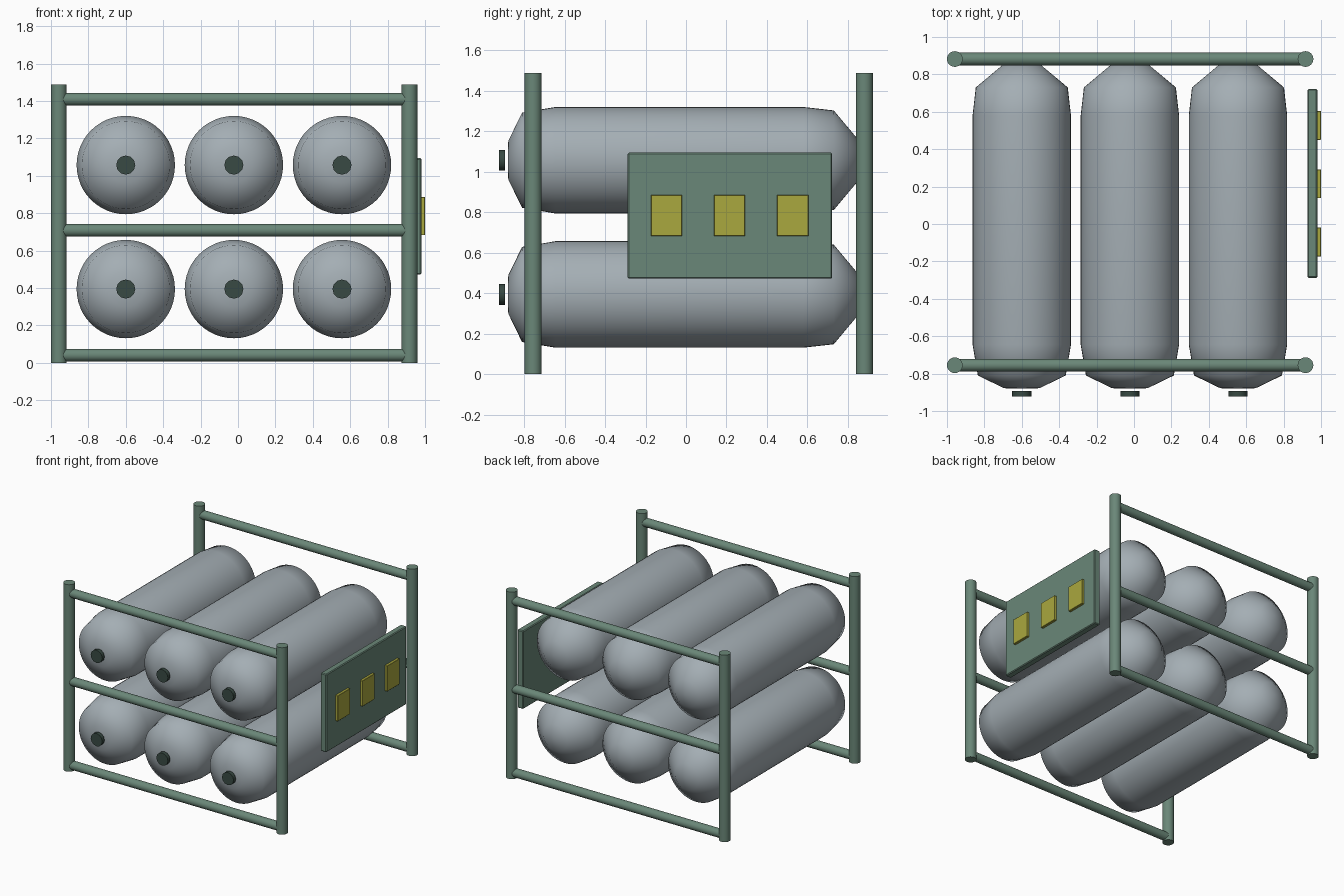
import bpy, bmesh, math
from mathutils import Matrix, Vector

if "Cube" in bpy.data.objects:
    bpy.data.objects.remove(bpy.data.objects["Cube"])


def srgb(*c):
    lin = [(v / 255 / 12.92) if v < 11 else ((v / 255 + 0.055) / 1.055) ** 2.4 for v in c]
    return (*lin, 1.0)


def material(name, *c):
    m = bpy.data.materials.new(name)
    m.diffuse_color = srgb(*c)
    m.use_nodes = True
    m.node_tree.nodes["Principled BSDF"].inputs["Base Color"].default_value = m.diffuse_color
    return m


GREEN = material("frame green", 106, 135, 120)
GREY = material("tank grey", 164, 174, 180)
DARK = material("valve dark green", 56, 74, 67)
YELLOW = material("label yellow", 170, 168, 62)


def add(name, bm, mat):
    bmesh.ops.recalc_face_normals(bm, faces=bm.faces)
    me = bpy.data.meshes.new(name)
    bm.to_mesh(me)
    bm.free()
    me.materials.append(mat)
    ob = bpy.data.objects.new(name, me)
    bpy.context.collection.objects.link(ob)
    return ob


def smooth(ob, degrees):
    bpy.ops.object.select_all(action='DESELECT')
    ob.select_set(True)
    bpy.context.view_layer.objects.active = ob
    bpy.ops.object.shade_smooth_by_angle(angle=math.radians(degrees))


def rod(name, a, b, r, mat, sides=24):
    a, b = Vector(a), Vector(b)
    d = b - a
    bm = bmesh.new()
    rot = d.to_track_quat('Z', 'Y').to_matrix().to_4x4()
    bmesh.ops.create_cone(bm, cap_ends=True, segments=sides, radius1=r, radius2=r,
                          depth=d.length, matrix=Matrix.Translation((a + b) / 2) @ rot)
    smooth(add(name, bm, mat), 40)


def box(name, lo, hi, mat, bevel):
    lo, hi = Vector(lo), Vector(hi)
    bm = bmesh.new()
    bmesh.ops.create_cube(bm, size=1, matrix=Matrix.Translation((lo + hi) / 2)
                          @ Matrix.Diagonal((*(hi - lo), 1)))
    bmesh.ops.bevel(bm, geom=bm.edges[:], offset=bevel, segments=1, affect='EDGES')
    add(name, bm, mat)


def tank(name, x, z, sides=48):
    # lathe profile along y: (y, radius)
    profile = [(-0.88, 0), (-0.878, 0.095), (-0.81, 0.235), (-0.645, 0.263),
               (0.58, 0.263), (0.73, 0.246), (0.848, 0.105), (0.87, 0)]
    bm = bmesh.new()
    vs = [bm.verts.new((x, y, z + r)) for y, r in profile]
    es = [bm.edges.new(p) for p in zip(vs, vs[1:])]
    bmesh.ops.spin(bm, geom=vs + es, cent=(x, 0, z), axis=(0, 1, 0),
                   angle=2 * math.pi, steps=sides)
    bmesh.ops.remove_doubles(bm, verts=bm.verts, dist=1e-4)
    smooth(add(name, bm, GREY), 80)


# Frames: two posts and three rails at front and back
LEFT, RIGHT = -0.958, 0.917
for side, y in (("front", -0.755), ("back", 0.882)):
    for hand, x in (("left", LEFT), ("right", RIGHT)):
        rod(f"{side}_{hand}_post", (x, y, 0), (x, y, 1.488), 0.042, GREEN)
    for level, z in (("lower", 0.041), ("middle", 0.708), ("upper", 1.409)):
        rod(f"{side}_{level}_rail", (LEFT, y, z), (RIGHT, y, z), 0.034, GREEN)

# Tanks with valve caps, three across and two high
for row, z in (("lower", 0.394), ("upper", 1.057)):
    for col, x in (("left", -0.6), ("middle", -0.022), ("right", 0.556)):
        tank(f"{row}_{col}_tank", x, z)
        rod(f"{row}_{col}_valve", (x, -0.923, z), (x, -0.894, z), 0.051, DARK, 12)

# Side panel with three labels
box("side_panel", (0.928, -0.288, 0.472), (0.98, 0.722, 1.094), GREEN, 0.006)
for i, y in enumerate((-0.096, 0.215, 0.527)):
    box(f"panel_label_{i + 1}", (0.97, y - 0.077, 0.682), (1.0, y + 0.077, 0.886), YELLOW, 0.002)
